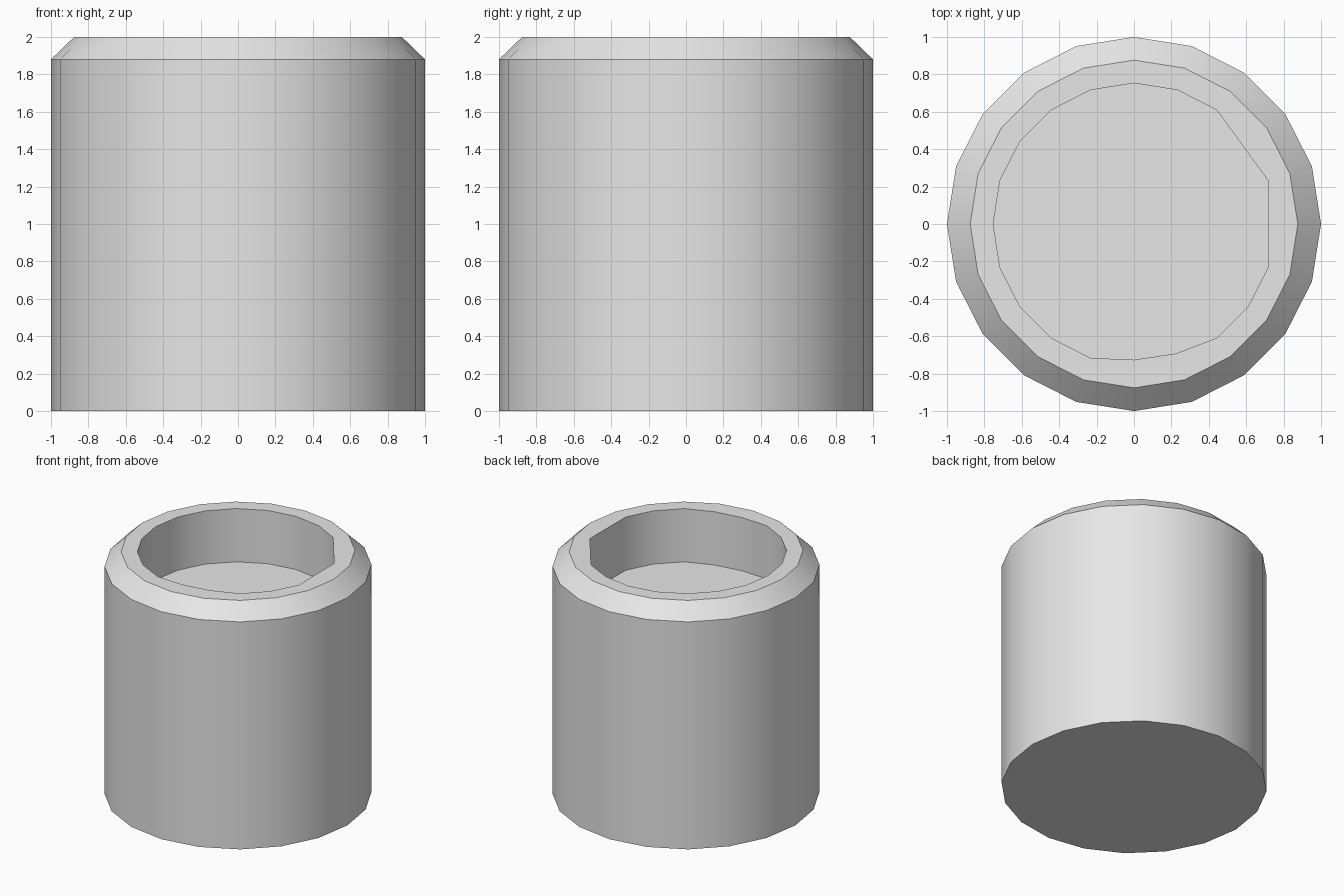
import bpy, bmesh
from math import cos, sin, radians

cube = bpy.data.objects.get("Cube")
if cube:
    bpy.data.objects.remove(cube, do_unlink=True)

SIDES = 20
STEP = 360 / SIDES

# Single plain grey for the whole part
grey = bpy.data.materials.new("light_grey")
grey.use_nodes = True
colour = (0.8, 0.8, 0.8, 1)
grey.diffuse_color = colour
grey.node_tree.nodes["Principled BSDF"].inputs["Base Color"].default_value = colour

# Recess radius: two flattened corners on the left side, slightly worn front
HOLE = 0.753
FLAT = HOLE * cos(radians(STEP))
special = {0: FLAT, 2: FLAT, 15: 0.726, 16: 0.728}

bm = bmesh.new()


def ring(z, radius):
    """Ring of vertices; radius is a function of the corner index."""
    return [bm.verts.new((radius(i) * cos(radians(i * STEP)),
                          radius(i) * sin(radians(i * STEP)), z))
            for i in range(SIDES)]


def recess(i):
    return special.get(i, HOLE)


# Body wall, chamfer, rim, recess wall
rings = [
    ring(0, lambda i: 1),
    ring(1.88, lambda i: 1),
    ring(2, lambda i: 0.876),
    ring(2, recess),
    ring(1.56, recess),
]
for low, high in zip(rings, rings[1:]):
    for i in range(SIDES):
        j = (i + 1) % SIDES
        bm.faces.new((low[i], low[j], high[j], high[i]))

# Underside and recess floor
bm.faces.new(rings[0][::-1])
bm.faces.new(rings[-1])

mesh = bpy.data.meshes.new("recessed_cylinder")
bm.to_mesh(mesh)
bm.free()
mesh.materials.append(grey)
body = bpy.data.objects.new("recessed_cylinder", mesh)
bpy.context.collection.objects.link(body)

# Smooth round walls, crisp rims
bpy.ops.object.select_all(action='DESELECT')
body.select_set(True)
bpy.context.view_layer.objects.active = body
bpy.ops.object.shade_smooth_by_angle(angle=radians(30))
